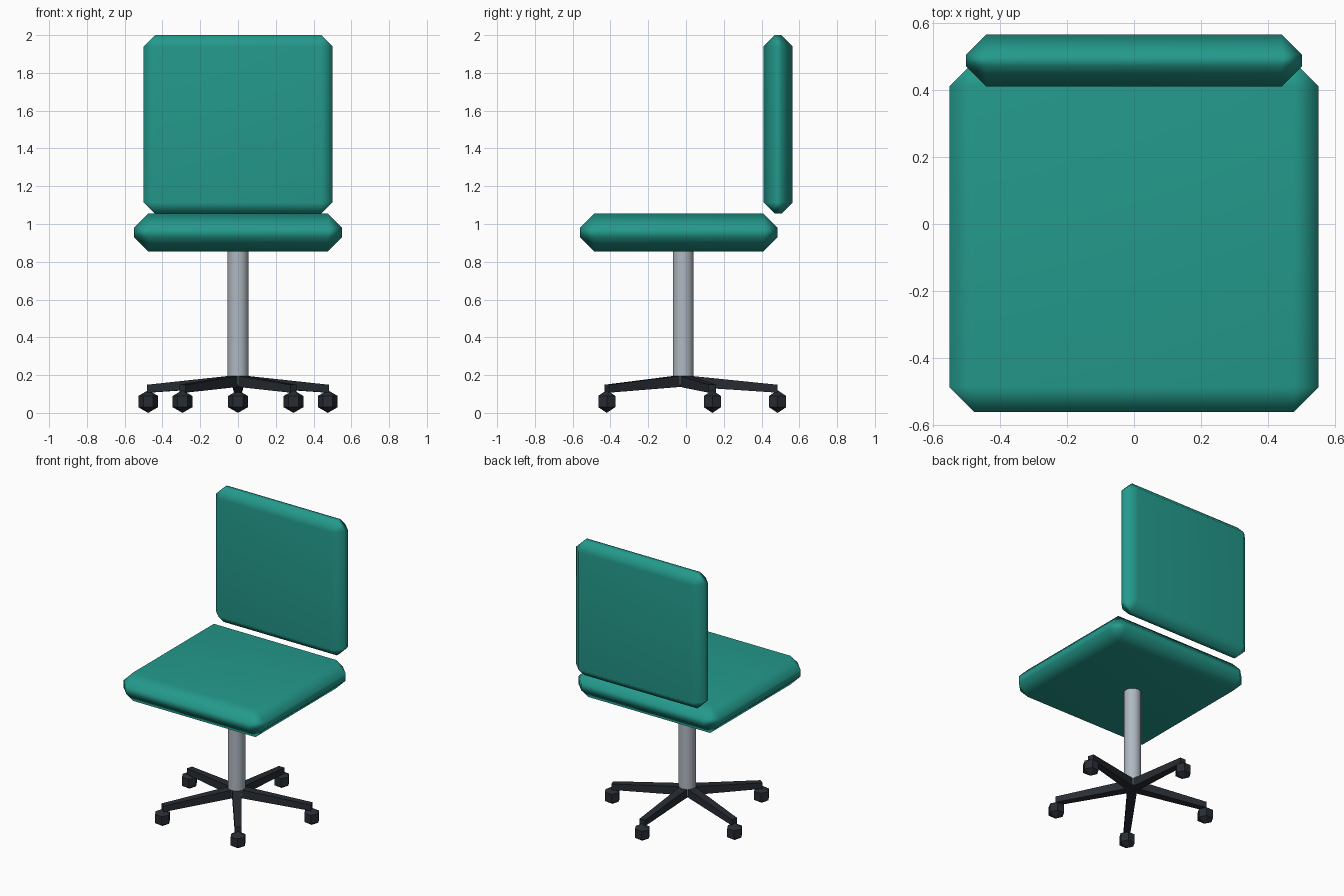
import bpy
import bmesh
from math import pi, cos, sin, radians
from mathutils import Matrix, Vector

if "Cube" in bpy.data.objects:
    bpy.data.objects.remove(bpy.data.objects["Cube"])


def material(name, rgb, rough=0.6, metal=0.0):
    m = bpy.data.materials.new(name)
    m.use_nodes = True
    m.diffuse_color = (*rgb, 1)
    node = next(n for n in m.node_tree.nodes if n.type == "BSDF_PRINCIPLED")
    node.inputs["Base Color"].default_value = (*rgb, 1)
    node.inputs["Roughness"].default_value = rough
    node.inputs["Metallic"].default_value = metal
    return m


TEAL = material("teal_fabric", (0.017, 0.32, 0.26))
GREY = material("grey_metal", (0.43, 0.48, 0.53))
DARK = material("dark_plastic", (0.02, 0.026, 0.033))


def add_object(name, bm, mat, smooth=False):
    mesh = bpy.data.meshes.new(name)
    bmesh.ops.recalc_face_normals(bm, faces=bm.faces)
    for f in bm.faces:
        f.smooth = smooth
    bm.to_mesh(mesh)
    bm.free()
    mesh.materials.append(mat)
    ob = bpy.data.objects.new(name, mesh)
    bpy.context.collection.objects.link(ob)
    return ob


def cushion(name, low, high, chamfer):
    """Chamfered block with soft shading across its edges."""
    low, high = Vector(low), Vector(high)
    bm = bmesh.new()
    bmesh.ops.create_cube(bm, size=1)
    bmesh.ops.scale(bm, vec=high - low, verts=bm.verts)
    ob = add_object(name, bm, TEAL, smooth=True)
    ob.location = (low + high) / 2
    bevel = ob.modifiers.new("chamfer", "BEVEL")
    bevel.width = chamfer
    bevel.segments = 1
    ob.modifiers.new("soft_normals", "WEIGHTED_NORMAL")


# Cushions
cushion("seat", (-0.55, -0.56, 0.855), (0.55, 0.485, 1.055), 0.075)
cushion("backrest", (-0.5, 0.41, 1.055), (0.5, 0.565, 2.0), 0.06)

# Centre column
HUB_Y = -0.015
bm = bmesh.new()
bmesh.ops.create_cone(bm, cap_ends=True, segments=32, radius1=0.055, radius2=0.055, depth=0.72)
column = add_object("column", bm, GREY, smooth=True)
column.location = (0, HUB_Y, 0.51)
bpy.ops.object.select_all(action="DESELECT")
column.select_set(True)
bpy.context.view_layer.objects.active = column
bpy.ops.object.shade_smooth_by_angle(angle=radians(40))

# Five tapered legs, each ending above a faceted caster
REACH = 0.5
for i in range(5):
    angle = pi / 2 + i * 2 * pi / 5
    bm = bmesh.new()
    bmesh.ops.create_cube(bm, size=2)
    for v in bm.verts:
        outer = v.co.x > 0
        half = 0.021 if outer else 0.03
        v.co = Vector((REACH if outer else 0, v.co.y * half,
                       (0.128 if outer else 0.17) + v.co.z * half))
    leg = add_object(f"leg_{i + 1}", bm, DARK)
    leg.location.y = HUB_Y
    leg.rotation_euler.z = angle

    bm = bmesh.new()
    bmesh.ops.create_uvsphere(bm, u_segments=6, v_segments=3, radius=0.06,
                              matrix=Matrix.Rotation(pi / 2, 4, "Z"))
    caster = add_object(f"caster_{i + 1}", bm, DARK)
    caster.location = (REACH * cos(angle), HUB_Y + REACH * sin(angle), 0.06)
